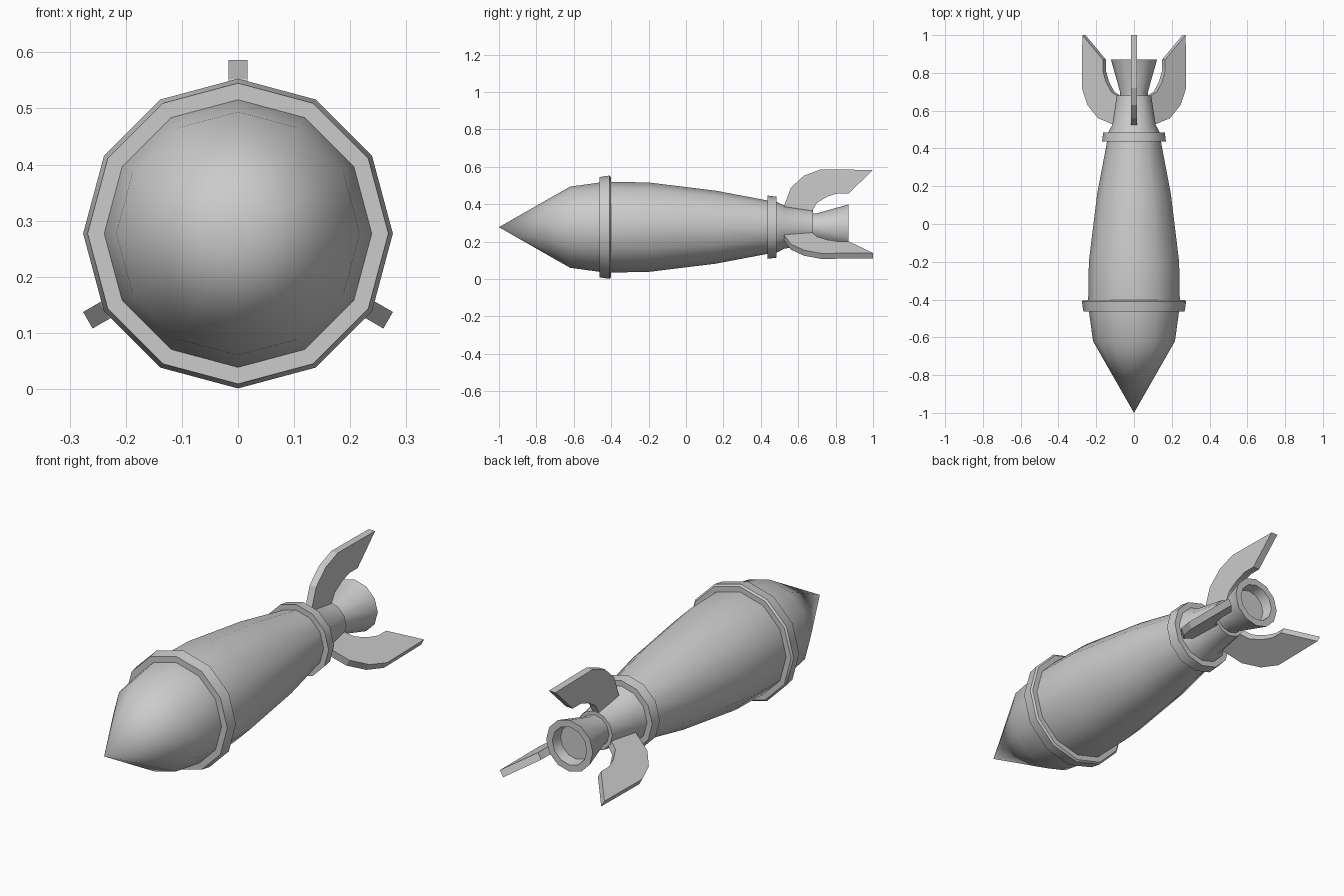
import bpy, bmesh
from math import sin, cos, pi, radians

if "Cube" in bpy.data.objects:
    bpy.data.objects.remove(bpy.data.objects["Cube"])

CZ = 0.277      # height of the long axis
SIDES = 12


def finish(name, bm, angle):
    bmesh.ops.recalc_face_normals(bm, faces=bm.faces)
    mesh = bpy.data.meshes.new(name)
    bm.to_mesh(mesh)
    bm.free()
    obj = bpy.data.objects.new(name, mesh)
    bpy.context.collection.objects.link(obj)
    bpy.ops.object.select_all(action='DESELECT')
    obj.select_set(True)
    bpy.context.view_layer.objects.active = obj
    bpy.ops.object.shade_smooth_by_angle(angle=radians(angle))
    return obj


def lathe(name, profile, closed=False, angle=32):
    """Revolve (y, radius) points around the long axis."""
    bm = bmesh.new()
    loops = []
    for y, r in profile:
        n = SIDES if r > 0 else 1
        loops.append([bm.verts.new((r * sin(2 * pi * i / SIDES), y,
                                    CZ + r * cos(2 * pi * i / SIDES)))
                      for i in range(n)])
    pairs = list(zip(loops, loops[1:]))
    if closed:
        pairs.append((loops[-1], loops[0]))
    for a, b in pairs:
        for i in range(SIDES):
            j = (i + 1) % SIDES
            quad = [a[i % len(a)], a[j % len(a)], b[j % len(b)], b[i % len(b)]]
            bm.faces.new(list(dict.fromkeys(quad)))
    return finish(name, bm, angle)


def fin(name, turn):
    """Swept fin: flat (y, radius) outline with thickness, turned about the axis."""
    outline = [(0.535, 0.07), (0.525, 0.113), (0.56, 0.21), (0.63, 0.275),
               (0.72, 0.309), (1.0, 0.306), (0.87, 0.181), (0.81, 0.181),
               (0.755, 0.163), (0.70, 0.13), (0.675, 0.087), (0.67, 0.07)]
    bm = bmesh.new()
    s, c = sin(turn), cos(turn)
    a, b = [[bm.verts.new((t * c + r * s, y, CZ - t * s + r * c)) for y, r in outline]
            for t in (-0.017, 0.017)]
    bm.faces.new(a)
    bm.faces.new(b[::-1])
    for i in range(len(a)):
        j = (i + 1) % len(a)
        bm.faces.new((a[i], b[i], b[j], a[j]))
    return finish(name, bm, 20)


# Pointed hull, tapering to the tail neck
lathe("hull", [(-1.0, 0), (-0.62, 0.217), (-0.43, 0.243), (-0.2, 0.239),
               (0.16, 0.195), (0.45, 0.14), (0.485, 0.136), (0.525, 0.115),
               (0.68, 0.091), (0.68, 0)])

# Raised bands
lathe("front_band", [(-0.463, 0.23), (-0.463, 0.268), (-0.41, 0.276),
                     (-0.402, 0.268), (-0.402, 0.23)], closed=True)
lathe("rear_band", [(0.436, 0.12), (0.436, 0.169), (0.485, 0.163),
                    (0.485, 0.12)], closed=True)

# Flared exhaust nozzle with recessed end
lathe("nozzle", [(0.66, 0), (0.66, 0.073), (0.70, 0.074), (0.87, 0.122),
                 (0.87, 0.09), (0.82, 0.082), (0.82, 0)])

# Three tail fins
for k in range(3):
    fin(f"fin_{k + 1}", k * 2 * pi / 3)
